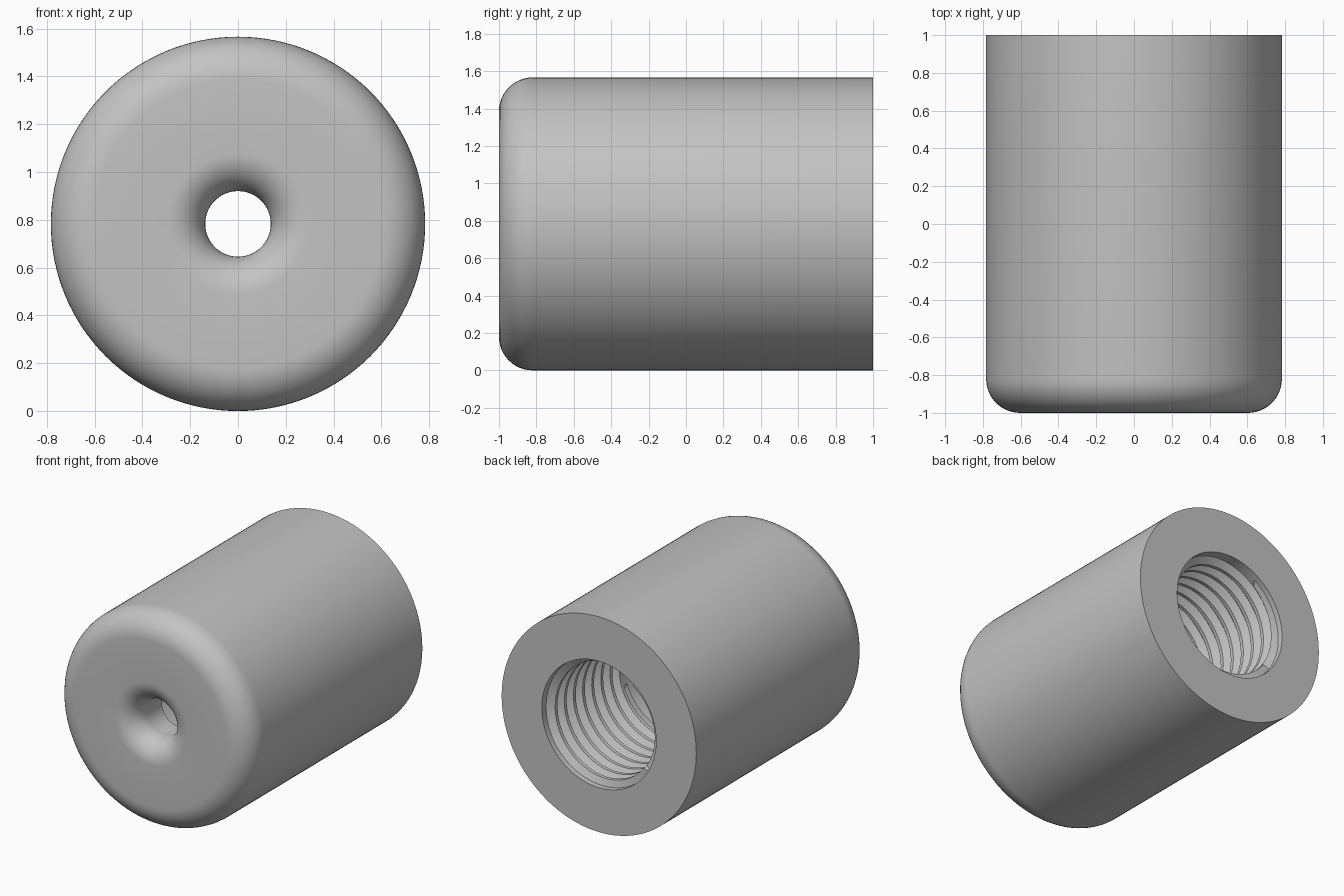
import bpy, bmesh, math

cube = bpy.data.objects.get("Cube")
if cube:
    bpy.data.objects.remove(cube, do_unlink=True)

SIDES = 128
R = 0.783                       # outer radius, also height of the axis
MINOR, MAJOR = 0.41, 0.46       # thread radii
PITCH = 0.105
THREAD_IN, THREAD_OUT = 0.13, 0.96


def arc(cr, cy, rad, a0, a1, steps):
    """Rounded corner as (radius, y) points."""
    out = []
    for k in range(steps + 1):
        a = math.radians(a0 + (a1 - a0) * k / steps)
        out.append((cr + rad * math.cos(a), cy + rad * math.sin(a)))
    return out


def point(r, y, i):
    a = math.tau * i / SIDES
    return (r * math.sin(a), y, R + r * math.cos(a))


bm = bmesh.new()

# Lathed shell: bore, floor, flared front hole, rounded nose, side, back face
profile = [(MINOR, THREAD_IN), (MINOR, -0.68), (0.137, -0.68)]
profile += arc(0.297, -0.84, 0.16, 180, 270, 12)
profile += arc(R - 0.18, -0.82, 0.18, -90, 0, 12)
profile += [(R, 1), (MAJOR, 1), (MAJOR, THREAD_OUT)]
rings = [[bm.verts.new(point(r, y, i)) for i in range(SIDES)] for r, y in profile]
for a, b in zip(rings, rings[1:]):
    for i in range(SIDES):
        n = (i + 1) % SIDES
        bm.faces.new((a[i], a[n], b[n], b[i]))

# Helical thread between the bore and the opening, trimmed flat at both ends
tooth = [(0, MINOR), (0.25, MINOR), (0.56, MAJOR), (0.69, MAJOR)]
turns = int((THREAD_OUT - THREAD_IN) / PITCH) + 4
count = turns * len(tooth)


def thread_point(i, j):
    turn, k = divmod(j, len(tooth))
    f, r = tooth[k]
    y = THREAD_IN + PITCH * (turn - 2 + f + i / SIDES)
    if y <= THREAD_IN:
        return point(MINOR, THREAD_IN, i)
    if y >= THREAD_OUT:
        return point(MAJOR, THREAD_OUT, i)
    return point(r, y, i)


columns = [[bm.verts.new(thread_point(i, j)) for j in range(count)]
           for i in range(SIDES + 1)]
for a, b in zip(columns, columns[1:]):
    for j in range(count - 1):
        bm.faces.new((a[j], a[j + 1], b[j + 1], b[j]))

bmesh.ops.remove_doubles(bm, verts=bm.verts, dist=0.0002)
bmesh.ops.recalc_face_normals(bm, faces=bm.faces)
mesh = bpy.data.meshes.new("threaded_sleeve")
bm.to_mesh(mesh)
bm.free()
sleeve = bpy.data.objects.new("threaded_sleeve", mesh)
bpy.context.collection.objects.link(sleeve)

# Single grey finish
grey = bpy.data.materials.new("plain_grey")
grey.use_nodes = True
color = (0.55, 0.55, 0.55, 1)
grey.diffuse_color = color
grey.node_tree.nodes["Principled BSDF"].inputs["Base Color"].default_value = color
mesh.materials.append(grey)

bpy.ops.object.select_all(action="DESELECT")
sleeve.select_set(True)
bpy.context.view_layer.objects.active = sleeve
bpy.ops.object.shade_smooth_by_angle(angle=math.radians(30))
